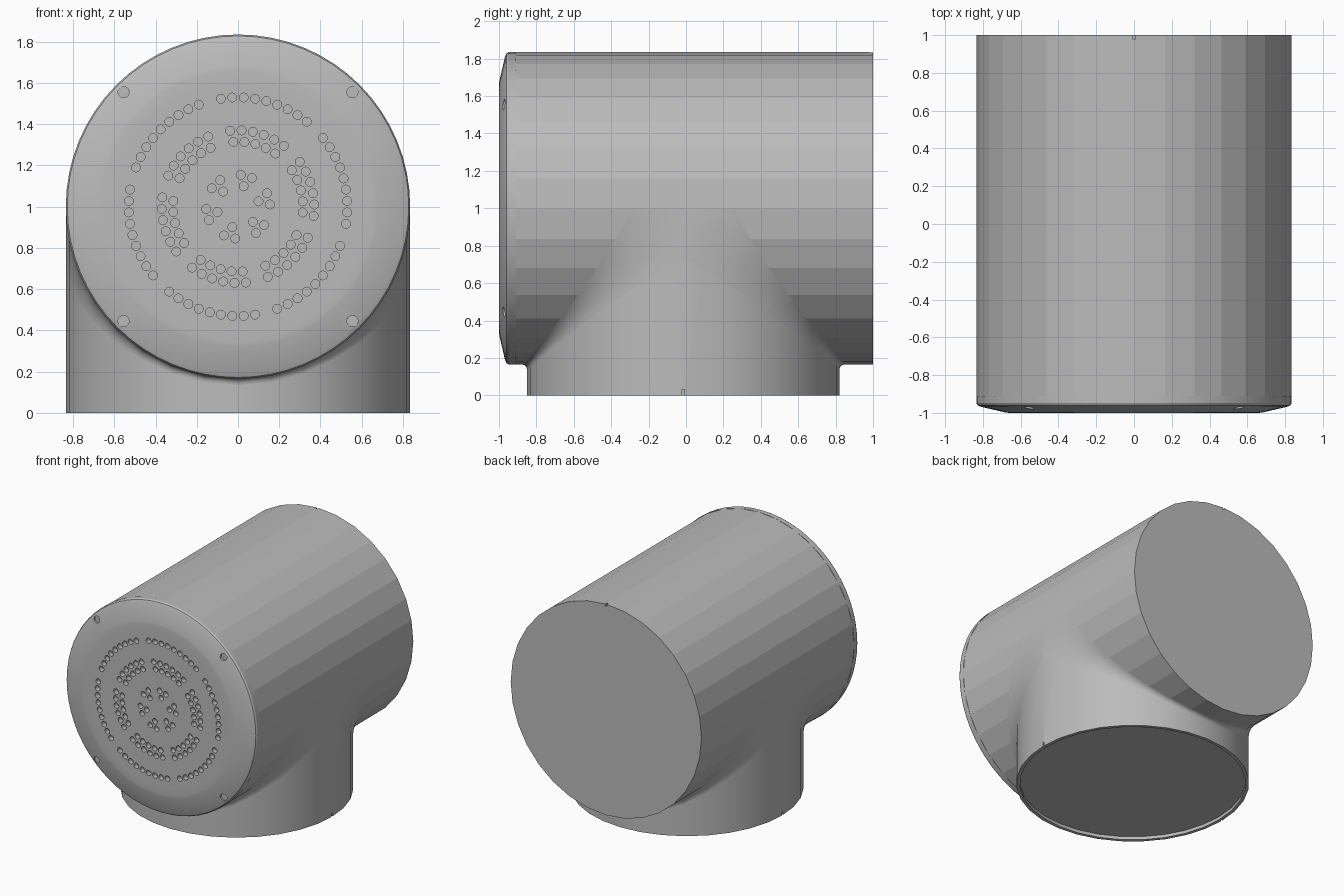
import bpy, bmesh, math
from mathutils import Matrix, Vector

if "Cube" in bpy.data.objects:
    bpy.data.objects.remove(bpy.data.objects["Cube"])

R = 0.835        # radius of both tubes
ZC = 1.0         # height of the horizontal axis
YC = -0.015      # y position of the upright axis

grey = bpy.data.materials.new("light_grey")
grey.diffuse_color = (0.5, 0.5, 0.5, 1)
grey.use_nodes = True
grey.node_tree.nodes["Principled BSDF"].inputs["Base Color"].default_value = grey.diffuse_color


def finish(name, bm, smooth=None):
    bmesh.ops.recalc_face_normals(bm, faces=bm.faces)
    me = bpy.data.meshes.new(name)
    bm.to_mesh(me)
    bm.free()
    ob = bpy.data.objects.new(name, me)
    bpy.context.collection.objects.link(ob)
    me.materials.append(grey)
    if smooth:
        shade(ob, smooth)
    return ob


def activate(ob):
    bpy.ops.object.select_all(action='DESELECT')
    ob.select_set(True)
    bpy.context.view_layer.objects.active = ob


def shade(ob, degrees):
    activate(ob)
    bpy.ops.object.shade_smooth_by_angle(angle=math.radians(degrees))


def revolve(name, profile, sides, place):
    """Closed solid from (radius, height) rings; place maps (u, v, h) to a point."""
    bm = bmesh.new()
    rings = []
    for r, h in profile:
        angles = [2 * math.pi * i / sides for i in range(sides)]
        rings.append([bm.verts.new(place(r * math.cos(a), r * math.sin(a), h)) for a in angles])
    for lo, hi in zip(rings, rings[1:]):
        for i in range(sides):
            j = (i + 1) % sides
            bm.faces.new((lo[i], lo[j], hi[j], hi[i]))
    bm.faces.new(rings[0])
    bm.faces.new(rings[-1])
    return finish(name, bm)


def along_y(u, v, h):
    return (u, h, ZC + v)


def along_z(u, v, h):
    return (u, YC + v, h)


def cut(ob, cutter):
    mod = ob.modifiers.new("cut", 'BOOLEAN')
    mod.operation = 'DIFFERENCE'
    mod.solver = 'EXACT'
    mod.object = cutter
    cutter.hide_render = True
    activate(ob)
    bpy.ops.object.modifier_apply(modifier=mod.name)
    bpy.data.objects.remove(cutter)


def boxes(name, items):
    bm = bmesh.new()
    for centre, size in items:
        m = Matrix.Translation(centre) @ Matrix.Diagonal((*size, 1))
        bmesh.ops.create_cube(bm, size=1, matrix=m)
    return finish(name, bm)


# Horizontal tube with a small notch at the back
tube = revolve("horizontal_tube", [(R, -0.91), (R, 1.0)], 32, along_y)
cut(tube, boxes("tube_notch_cutter", [((0, 1.0, ZC + R), (0.015, 0.04, 0.03))]))

# Upright tube with a recessed base and a notch on each side
column = revolve("upright_tube", [(0.81, 0.025), (0.81, 0), (R, 0), (R, ZC)], 32, along_z)
cut(column, boxes("base_notch_cutter",
                  [((s * R, YC, 0.01), (0.02, 0.015, 0.04)) for s in (-1, 1)]))
shade(column, 30)

# Blend between the tubes, widening towards the sides
STEPS, ARC = 16, 6
bm = bmesh.new()
for side in (-1, 1):
    rows = []
    for i in range(STEPS + 1):
        t = math.pi * (i / STEPS - 0.5)
        c = math.cos(t)
        e = 0.03 + 0.23 * (1 - c) ** 1.5
        row = []
        for k in range(ARC + 1):
            a = math.pi / 2 * k / ARC
            y = R * c + e * (1 - math.sin(a))
            drop = R * c + e * (1 - math.cos(a))
            row.append(bm.verts.new((R * math.sin(t), YC + side * y, ZC - drop)))
        rows.append(row)
    for p, q in zip(rows, rows[1:]):
        for k in range(ARC):
            bm.faces.new((p[k], p[k + 1], q[k + 1], q[k]))
    for row in (rows[0], rows[-1]):
        corner = bm.verts.new((row[0].co.x, YC, ZC))
        for k in range(ARC):
            bm.faces.new((corner, row[k], row[k + 1]))
# Orient every face away from the centre of the joint
bm.normal_update()
blend = finish("tube_blend", bm)
for p in blend.data.polygons:
    out = Vector((p.center.x, p.center.y, -0.5))
    if p.normal.dot(out) < 0:
        p.flip()
shade(blend, 40)

# Domed front cap
cap = revolve("front_cap", [(R, -0.91), (R, -0.948), (0.828, -0.96), (0.81, -0.968),
                            (0.68, -0.998), (0.66, -1.0), (0.6, -1.0)], 64, along_y)

# Hole pattern: six repeated sectors of (radius, angle)
holes = []
for k in range(6):
    base = 60 * k
    holes += [(0.53, base + 15 + 6 * j) for j in range(-4, 5)]
    holes += [(0.37, base + 14.5 + 8.6 * (j - 2.5)) for j in range(6)]
    holes += [(0.315, base + 14.5 + 9.8 * (j - 2)) for j in range(5)]
    holes += [(0.155, base + 4), (0.155, base + 25), (0.103, base + 14.5)]
pins = [(r, a, 0.0215) for r, a in holes]
pins += [(0.785, 45 + 90 * k, 0.027) for k in range(4)]   # screw holes

bm = bmesh.new()
turn = Matrix.Rotation(math.pi / 2, 4, 'X')
for r, a, size in pins:
    a = math.radians(a)
    spot = Matrix.Translation((r * math.cos(a), -0.995, ZC + r * math.sin(a)))
    bmesh.ops.create_cone(bm, cap_ends=True, segments=14, radius1=size, radius2=size,
                          depth=0.07, matrix=spot @ turn)
cut(cap, finish("hole_cutter", bm))
shade(cap, 30)
